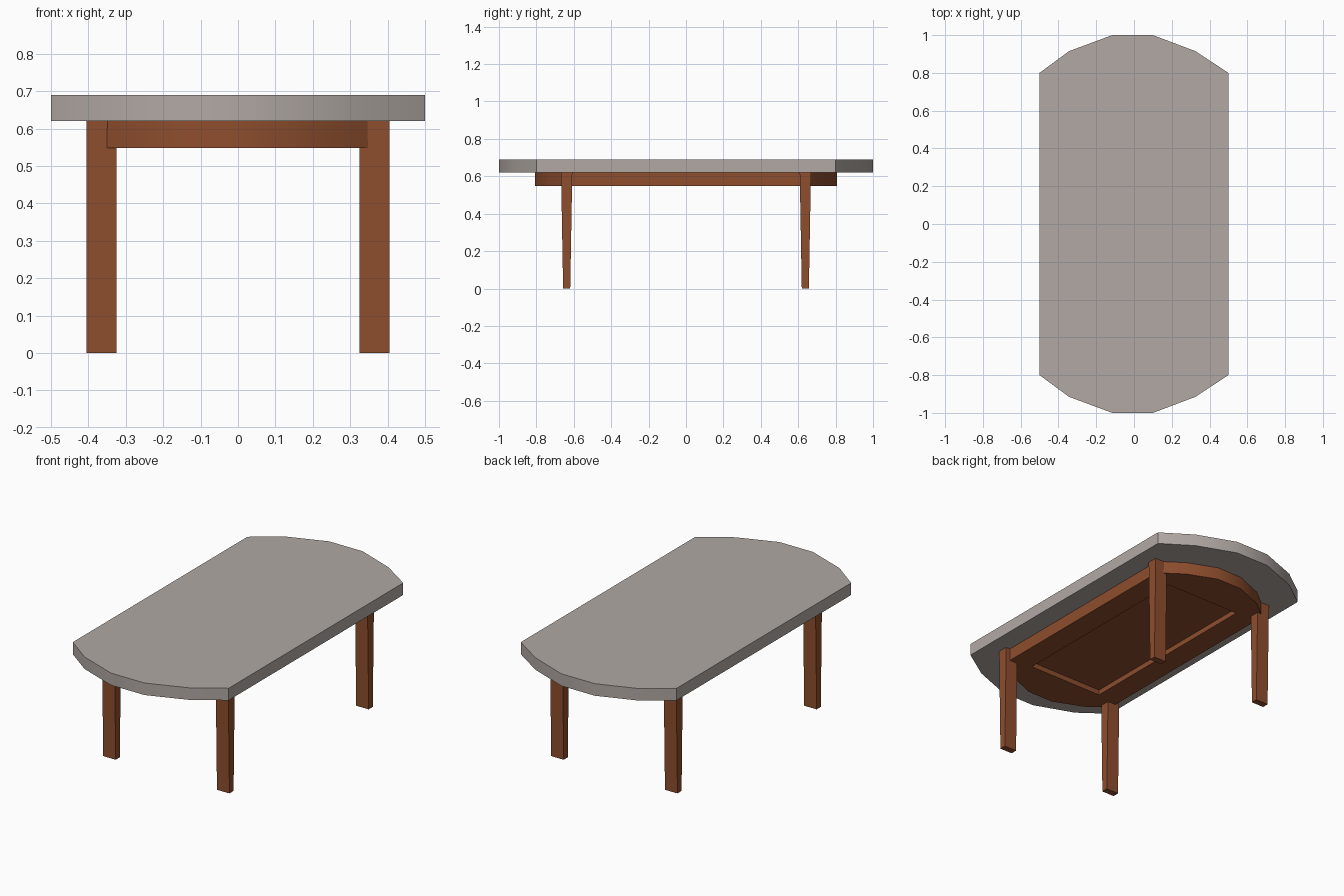
import bpy, bmesh, math
from mathutils import Matrix

if "Cube" in bpy.data.objects:
    bpy.data.objects.remove(bpy.data.objects["Cube"])


def material(name, rgb):
    m = bpy.data.materials.new(name)
    m.diffuse_color = (*rgb, 1)
    m.use_nodes = True
    m.node_tree.nodes["Principled BSDF"].inputs["Base Color"].default_value = m.diffuse_color
    return m


STONE = material("warm grey top", (0.44, 0.395, 0.37))
WOOD = material("brown wood", (0.27, 0.076, 0.027))


def finish(bm, name, mat):
    bmesh.ops.recalc_face_normals(bm, faces=bm.faces)
    mesh = bpy.data.meshes.new(name)
    bm.to_mesh(mesh)
    bm.free()
    ob = bpy.data.objects.new(name, mesh)
    bpy.context.collection.objects.link(ob)
    mesh.materials.append(mat)
    return ob


def smooth(ob):
    bpy.ops.object.select_all(action='DESELECT')
    ob.select_set(True)
    bpy.context.view_layer.objects.active = ob
    bpy.ops.object.shade_smooth_by_angle(angle=math.radians(30))


# Bowed-end outline shared by the top and the apron
END = [(0.5, 0.8), (0.325, 0.915), (0.1, 1.0),
       (-0.115, 1.0), (-0.344, 0.915), (-0.5, 0.8)]
OUTLINE = END + [(x, -y) for x, y in reversed(END)]


def slab(name, sx, sy, z0, z1, mat, recess=None):
    bm = bmesh.new()
    low = [bm.verts.new((x * sx, y * sy, z0)) for x, y in OUTLINE]
    high = [bm.verts.new((x * sx, y * sy, z1)) for x, y in OUTLINE]
    n = len(OUTLINE)
    bm.faces.new(high)
    for i in range(n):
        j = (i + 1) % n
        bm.faces.new((low[i], low[j], high[j], high[i]))
    if recess:
        # Rectangular pocket cut up into the underside
        rx, ry, depth = recess
        corners = [(rx, ry), (-rx, ry), (-rx, -ry), (rx, -ry)]
        rim = [bm.verts.new((x, y, z0)) for x, y in corners]
        floor = [bm.verts.new((x, y, z0 + depth)) for x, y in corners]
        for i in range(4):
            j = (i + 1) % 4
            bm.faces.new((rim[i], rim[j], floor[j], floor[i]))
        bm.faces.new(floor)
        # Underside ring: two bowed ends and two straight sides
        h = n // 2
        bm.faces.new(low[:h] + [rim[1], rim[0]])
        bm.faces.new(low[h:] + [rim[3], rim[2]])
        bm.faces.new((low[h - 1], low[h], rim[2], rim[1]))
        bm.faces.new((low[-1], low[0], rim[0], rim[3]))
    else:
        bm.faces.new(low)
    ob = finish(bm, name, mat)
    smooth(ob)
    return ob


slab("table_top", 1, 1, 0.62, 0.69, STONE)
slab("apron", 0.755, 0.807, 0.548, 0.62, WOOD, recess=(0.24, 0.585, 0.03))


# Four legs, narrowing slightly in depth toward the floor
def leg(name, x, y):
    bm = bmesh.new()
    bmesh.ops.create_cube(bm, size=1, matrix=Matrix.Translation((0, 0, 0.5)))
    for v in bm.verts:
        depth = 0.06 if v.co.z > 0.5 else 0.038
        v.co = (x + v.co.x * 0.08, y + v.co.y * depth, v.co.z * 0.62)
    finish(bm, name, WOOD)


for side, sx in (("left", -1), ("right", 1)):
    for end, sy in (("front", -1), ("back", 1)):
        leg(f"{end}_{side}_leg", 0.365 * sx, 0.638 * sy)
